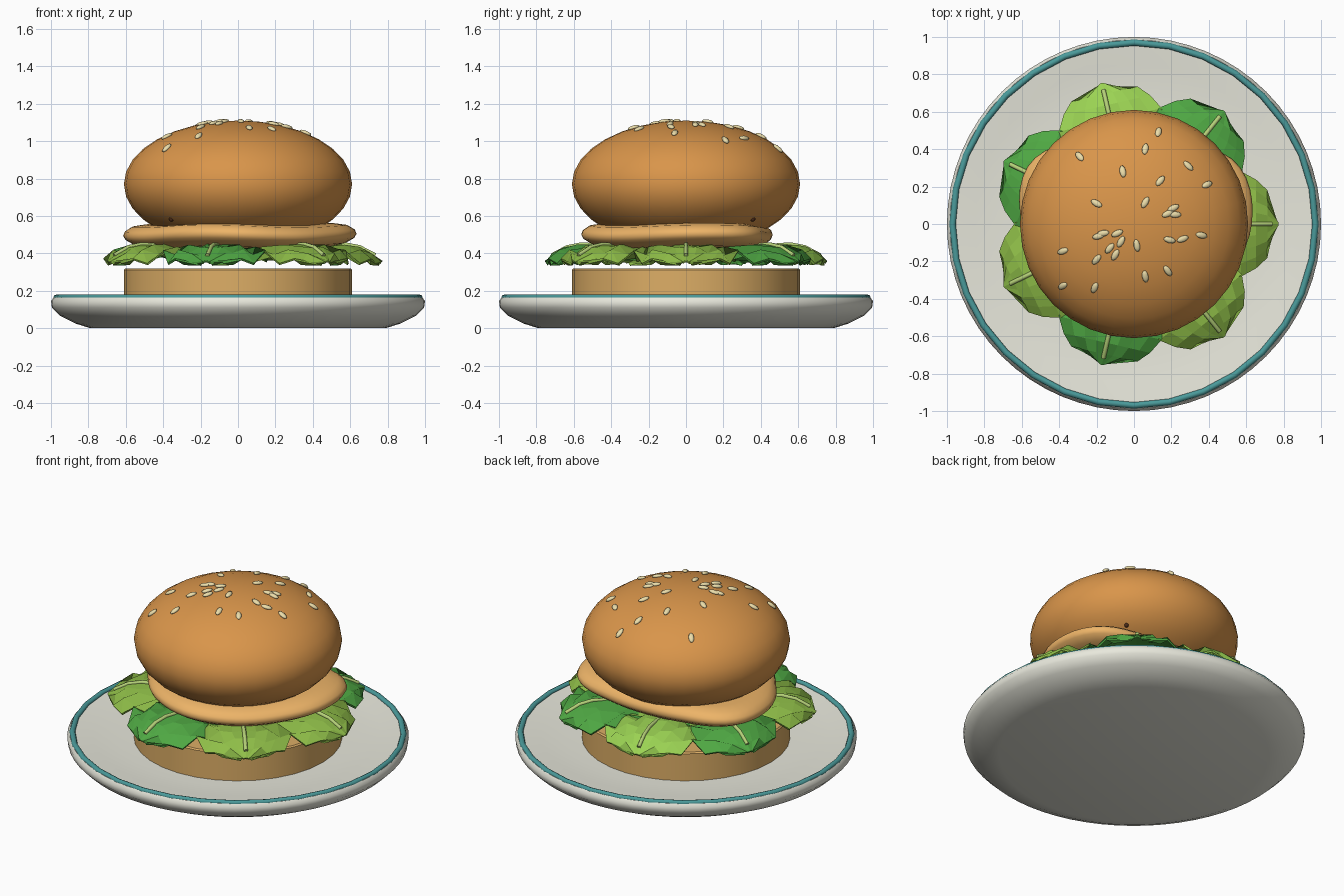
import bpy, bmesh
from math import sin, cos, pi, radians, sqrt
from mathutils import Vector, Matrix

if "Cube" in bpy.data.objects:
    bpy.data.objects.remove(bpy.data.objects["Cube"])


def material(name, hexa):
    m = bpy.data.materials.new(name)
    rgb = [int(hexa[i:i + 2], 16) / 255 for i in (0, 2, 4)]
    m.diffuse_color = [((c + 0.055) / 1.055) ** 2.4 if c > 0.04 else c / 12.92 for c in rgb] + [1]
    m.use_nodes = True
    m.node_tree.nodes["Principled BSDF"].inputs["Base Color"].default_value = m.diffuse_color
    return m


CERAMIC = material("ceramic", "E8E8DC")
TEAL = material("teal", "4A9A9A")
CRUST = material("crust", "D9954A")
BREAD = material("bread", "DDAE66")
FILLET = material("fillet", "EDB468")
SEED = material("seed", "EBDDAA")
RIB = material("rib", "B5D078")
CHAR = material("char", "4A2A18")
GREENS = [material("green_%d" % i, h) for i, h in enumerate(("8FBE48", "4FA843", "9BD353"))]


def make(name, verts, faces, mat, angle=None):
    me = bpy.data.meshes.new(name)
    me.from_pydata(verts, [], faces)
    bm = bmesh.new()
    bm.from_mesh(me)
    bmesh.ops.remove_doubles(bm, verts=bm.verts, dist=1e-5)
    bmesh.ops.recalc_face_normals(bm, faces=bm.faces)
    bm.to_mesh(me)
    bm.free()
    me.materials.append(mat)
    ob = bpy.data.objects.new(name, me)
    bpy.context.collection.objects.link(ob)
    if angle:
        bpy.ops.object.select_all(action='DESELECT')
        bpy.context.view_layer.objects.active = ob
        ob.select_set(True)
        bpy.ops.object.shade_smooth_by_angle(angle=radians(angle))
    return ob


def lathe(name, profile, n, mat, angle=40, radius=None, wave=None, closed=False):
    """Spin (r, z) points; radius(a) scales the outline and wave(a) lifts it."""
    k = len(profile)
    verts = []
    for i in range(n):
        a = 2 * pi * i / n
        s = radius(a) if radius else 1
        for r, z in profile:
            verts.append((r * s * cos(a), r * s * sin(a), z + (wave(a) * r if wave else 0)))
    faces = []
    for i in range(n):
        j = (i + 1) % n
        for p in range(k if closed else k - 1):
            q = (p + 1) % k
            ring = [i * k + p, j * k + p, j * k + q, i * k + q]
            if profile[p][0] == 0:
                ring.pop(1)
            elif profile[q][0] == 0:
                ring.pop(2)
            faces.append(ring)
    return make(name, verts, faces, mat, angle)


# plate and its coloured rim
lathe("plate", [(0, 0), (0.79, 0), (0.87, 0.025), (0.95, 0.065), (0.995, 0.11), (1.0, 0.145), (0.985, 0.165),
                (0.95, 0.163), (0.85, 0.15), (0.7, 0.14), (0.5, 0.135), (0, 0.135)], 64, CERAMIC, 50)
lathe("plate_rim", [(0.97 + 0.017 * cos(t * pi / 4), 0.165 + 0.015 * sin(t * pi / 4)) for t in range(8)],
      32, TEAL, 60, closed=True)

# buns
lathe("bottom_bun", [(0, 0.12), (0.61, 0.12), (0.61, 0.312), (0.602, 0.32), (0, 0.32)], 32, BREAD, 35)
RB, HB, ZB = 0.61, 0.34, 0.77
lathe("top_bun", [(RB * sin(pi * t / 16) if 0 < t < 16 else 0, ZB - HB * cos(pi * t / 16)) for t in range(17)],
      32, CRUST, 60)

# fillet: rounded slab with an uneven outline, radii every 30 degrees
OUTLINE = (0.63, 0.64, 0.50, 0.46, 0.52, 0.645, 0.60, 0.53, 0.535, 0.56, 0.555, 0.57)


def outline(a):
    t = a / (2 * pi) * 12
    i = int(t)
    f = t - i
    p0, p1, p2, p3 = (OUTLINE[(i + d) % 12] for d in (-1, 0, 1, 2))
    return p1 + 0.5 * f * (p2 - p0 + f * (2 * p0 - 5 * p1 + 4 * p2 - p3 + f * (3 * (p1 - p2) + p3 - p0)))


lathe("fillet", [(0, 0.43), (0.8, 0.433), (0.91, 0.45), (0.98, 0.475), (1, 0.497), (0.985, 0.52),
                 (0.92, 0.545), (0.8, 0.556), (0, 0.558)], 64, FILLET, 60,
      outline, lambda a: 0.008 * sin(3 * a + 1))

# lettuce: seven ruffled leaves, each row is (distance, half width, height)
ROWS = [(0.15, 0.06, 0.40), (0.32, 0.19, 0.42), (0.46, 0.265, 0.44), (0.57, 0.28, 0.44),
        (0.65, 0.235, 0.425), (0.71, 0.18, 0.395), (0.77, 0.03, 0.355)]
NV = 9
for k in range(7):
    turn = Matrix.Rotation(2 * pi * k / 7, 4, 'Z')
    verts = []
    for i, (r, w, z) in enumerate(ROWS):
        for j in range(NV):
            v = 2 * j / (NV - 1) - 1
            ruffle = 0.028 * abs(v) * (1 if (i + j) % 2 else -1) * min(1, w / 0.15)
            droop = 0.055 * v * v * min(1, w / 0.15)
            verts.append(turn @ Vector((r - 0.02 * v * v * (i == 6), v * w, z - droop + ruffle)))
    faces = [(i * NV + j, i * NV + j + 1, (i + 1) * NV + j + 1, (i + 1) * NV + j)
             for i in range(len(ROWS) - 1) for j in range(NV - 1)]
    leaf = make("lettuce_leaf_%d" % (k + 1), verts, faces, GREENS[(0, 1, 2, 1, 0, 1, 0)[k]])
    sol = leaf.modifiers.new("thickness", 'SOLIDIFY')
    sol.thickness, sol.offset = 0.012, 0

    # midrib
    cu = bpy.data.curves.new("leaf_rib_%d" % (k + 1), 'CURVE')
    cu.dimensions, cu.bevel_depth, cu.bevel_resolution, cu.use_fill_caps = '3D', 0.012, 1, True
    path = [(0.40, 0.436), (0.57, 0.449), (0.65, 0.434), (0.735, 0.39)]
    sp = cu.splines.new('POLY')
    sp.points.add(len(path) - 1)
    for p, (r, z) in zip(sp.points, path):
        p.co = (r, 0, z, 1)
    cu.materials.append(RIB)
    rib = bpy.data.objects.new(cu.name, cu)
    rib.matrix_world = turn
    bpy.context.collection.objects.link(rib)


def ball(name, matrix, mat):
    bm = bmesh.new()
    bmesh.ops.create_uvsphere(bm, u_segments=10, v_segments=6, radius=1, matrix=matrix)
    me = bpy.data.meshes.new(name)
    bm.to_mesh(me)
    bm.free()
    me.materials.append(mat)
    me.shade_smooth()
    bpy.context.collection.objects.link(bpy.data.objects.new(name, me))


# sesame seeds: x, y, heading in degrees
SEEDS = [(.13, .49, 75), (.06, .40, 80), (-.29, .36, -50), (-.06, .28, 100), (.14, .23, 50), (.29, .31, -45),
         (.39, .21, 25), (.06, .115, 60), (-.20, .11, -30), (.21, .085, 25), (.18, .055, 25), (.22, .05, 0),
         (.36, -.06, -10), (.015, -.115, 100), (.19, -.085, -15), (.26, -.08, 20), (.06, -.28, 100),
         (.18, -.25, -55), (-.21, -.34, 65), (-.38, -.33, 35), (-.38, -.145, 20), (-.20, -.19, 50),
         (-.09, -.05, 25), (-.165, -.05, 10), (-.19, -.065, 15), (-.07, -.095, 60), (-.13, -.13, 50),
         (-.10, -.165, 60)]
for i, (x, y, deg) in enumerate(SEEDS):
    h = HB * sqrt(1 - (x * x + y * y) / RB ** 2)
    normal = Vector((x / RB ** 2, y / RB ** 2, h / HB ** 2)).normalized()
    lean = Vector((0, 0, 1)).rotation_difference(normal).to_matrix().to_4x4()
    place = Matrix.Translation(Vector((x, y, ZB + h)) + normal * 0.003)
    ball("sesame_seed_%d" % (i + 1),
         place @ lean @ Matrix.Rotation(radians(deg), 4, 'Z') @ Matrix.Diagonal((0.034, 0.017, 0.011, 1)), SEED)

# small dark crumbs under the top bun
for i, s in enumerate((-1, 1)):
    ball("crumb_%d" % (i + 1), Matrix.Translation((0.357 * s, 0.357 * s, 0.583)) @ Matrix.Diagonal((.014, .014, .014, 1)), CHAR)
